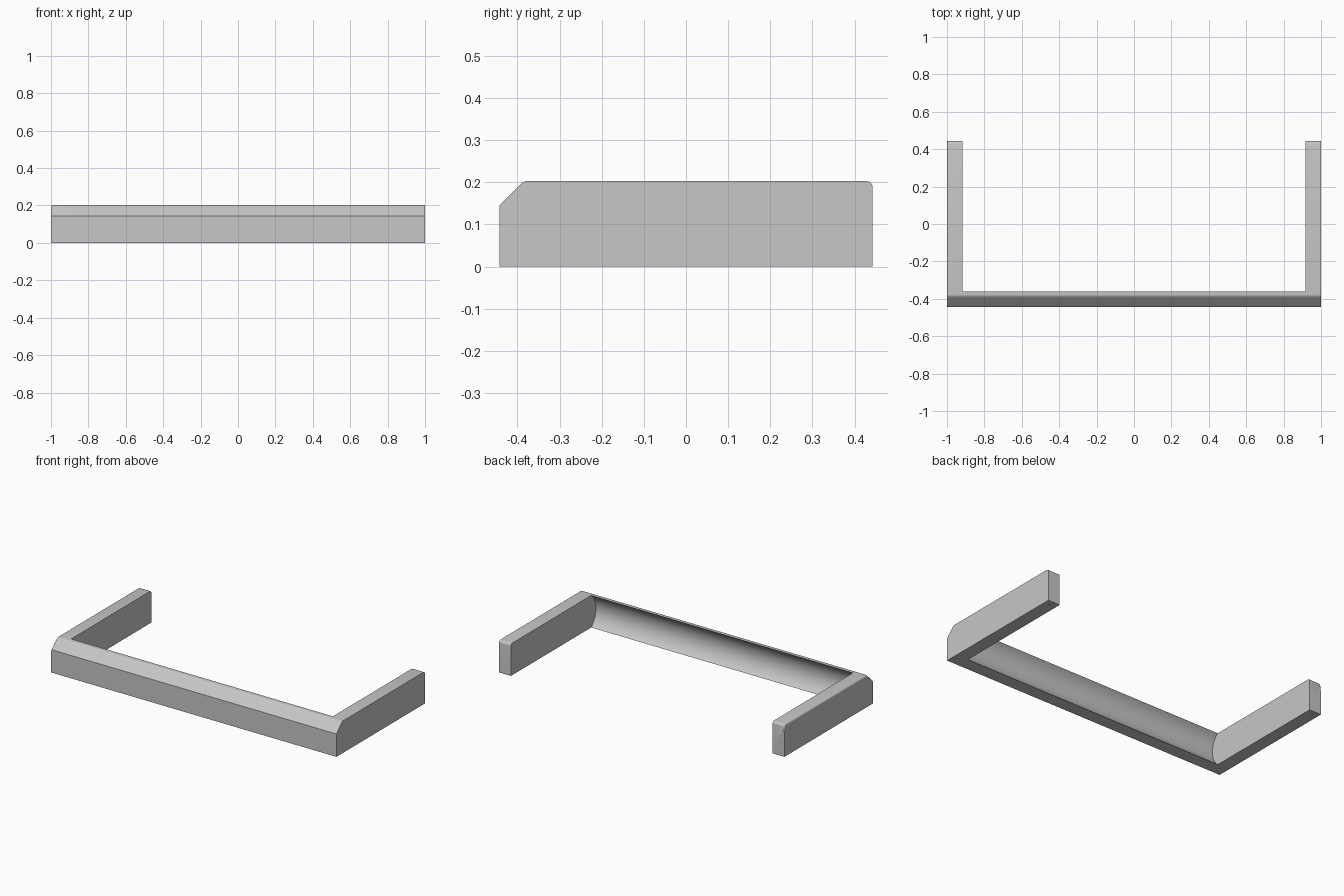
import bpy
import bmesh
import math

cube = bpy.data.objects.get("Cube")
if cube:
    bpy.data.objects.remove(cube, do_unlink=True)

FRONT, BACK, HEIGHT = -0.443, 0.443, 0.203
ARM, INNER_Y = 0.083, -0.36
CHAMFER_Y, CHAMFER_Z = -0.385, 0.145

grey = bpy.data.materials.new("plain_grey")
grey.use_nodes = True
colour = (0.57, 0.57, 0.57, 1)
grey.diffuse_color = colour
grey.node_tree.nodes["Principled BSDF"].inputs["Base Color"].default_value = colour


def extrude_profile(name, profile, x0, x1, rounded, edge_x=None):
    """Extrude a y-z profile along x, then round the chosen edges."""
    bm = bmesh.new()
    face = bm.faces.new([bm.verts.new((x0, y, z)) for y, z in profile])
    grown = bmesh.ops.extrude_face_region(bm, geom=[face])["geom"]
    moved = [v for v in grown if isinstance(v, bmesh.types.BMVert)]
    bmesh.ops.translate(bm, verts=moved, vec=(x1 - x0, 0, 0))
    for y, z, radius in rounded:
        edges = [e for e in bm.edges if all(
            math.hypot(v.co.y - y, v.co.z - z) < 1e-4 for v in e.verts)]
        bmesh.ops.bevel(bm, geom=edges, offset=radius, segments=5,
                        profile=0.5, affect='EDGES')
    if edge_x is not None:
        edges = [e for e in bm.edges if all(
            abs(v.co.x - edge_x) < 1e-4 and v.co.z > CHAMFER_Z - 0.01
            for v in e.verts)]
        bmesh.ops.bevel(bm, geom=edges, offset=0.01, segments=4,
                        profile=0.5, affect='EDGES')
    bmesh.ops.recalc_face_normals(bm, faces=bm.faces[:])
    mesh = bpy.data.meshes.new(name)
    bm.to_mesh(mesh)
    bm.free()
    mesh.materials.append(grey)
    obj = bpy.data.objects.new(name, mesh)
    bpy.context.collection.objects.link(obj)
    return obj


def activate(obj):
    bpy.ops.object.select_all(action='DESELECT')
    obj.select_set(True)
    bpy.context.view_layer.objects.active = obj


def drill(obj, x, y):
    """Cut a small screw hole up into the underside."""
    bpy.ops.mesh.primitive_cylinder_add(vertices=16, radius=0.007, depth=0.1,
                                        location=(x, y, 0))
    cutter = bpy.context.object
    cutter.hide_render = True
    cutter.data.materials.append(grey)
    mod = obj.modifiers.new("screw_hole", 'BOOLEAN')
    mod.operation, mod.object, mod.solver = 'DIFFERENCE', cutter, 'EXACT'
    activate(obj)
    bpy.ops.object.modifier_apply(modifier=mod.name)
    bpy.data.objects.remove(cutter, do_unlink=True)


# Side arms with a sloped front corner and a softened rear corner
chamfered_front = [(FRONT, 0), (FRONT, CHAMFER_Z), (CHAMFER_Y, HEIGHT)]
arm_profile = chamfered_front + [(BACK, HEIGHT), (BACK, 0)]
slope_round = (CHAMFER_Y, HEIGHT, 0.008)
parts = []
for side, name in ((1, "left_arm"), (-1, "right_arm")):
    arm = extrude_profile(name, arm_profile, side * (1 - ARM), side,
                          [slope_round, (BACK, HEIGHT, 0.015)],
                          edge_x=-1 if side < 0 else None)
    for y in (FRONT + 0.04, BACK - 0.035):
        drill(arm, side * (1 - ARM / 2), y)
    parts.append(arm)

# Front bar with a hollow, curved inner face
SAG = 0.048
half = HEIGHT / 2
radius = (half ** 2 + SAG ** 2) / (2 * SAG)
spread = math.asin(half / radius)
hollow = []
for i in range(25):
    a = spread * (1 - i / 12)
    hollow.append((INNER_Y - SAG + radius * (1 - math.cos(a)),
                   half + radius * math.sin(a)))
parts.append(extrude_profile("front_bar", chamfered_front + hollow,
                             ARM - 1, 1 - ARM, [slope_round]))

for obj in parts:
    activate(obj)
    bpy.ops.object.shade_smooth_by_angle(angle=math.radians(30))
